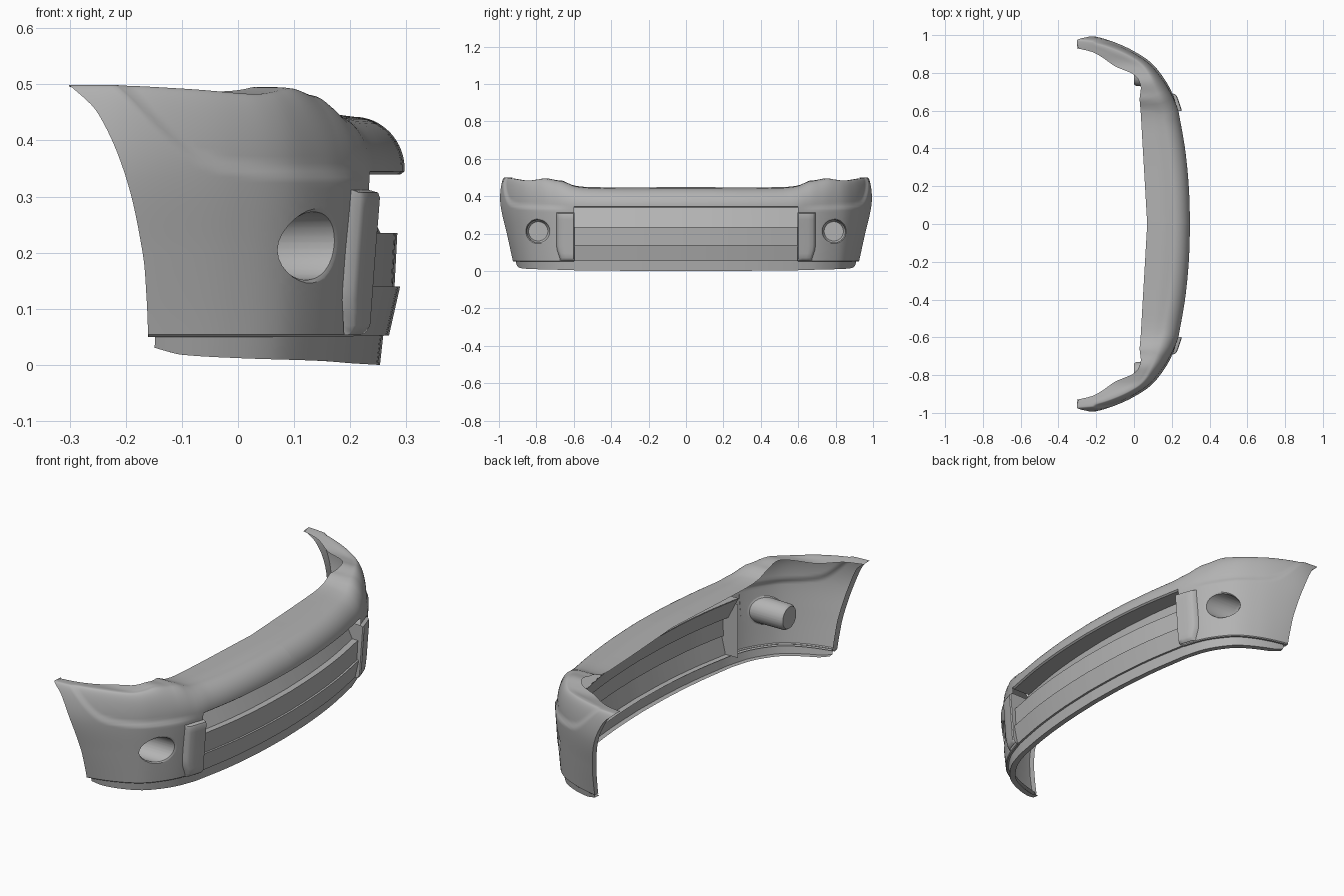
import bpy, bmesh, math
from mathutils import Vector

if "Cube" in bpy.data.objects:
    bpy.data.objects.remove(bpy.data.objects["Cube"])

grey = bpy.data.materials.new("primer grey")
grey.use_nodes = True
grey.diffuse_color = (0.45, 0.45, 0.45, 1)
grey.node_tree.nodes["Principled BSDF"].inputs["Base Color"].default_value = grey.diffuse_color


def lerp(a, b, t):
    return a + (b - a) * t


def ramp(t):
    t = min(max(t, 0), 1)
    return t * t * (3 - 2 * t)


def curve(pts, x):
    """Smooth curve through points sorted by their first value."""
    x = min(max(x, pts[0][0]), pts[-1][0])
    i = next(k for k in range(len(pts) - 1) if x <= pts[k + 1][0])

    def slope(k):
        a, b = pts[max(k - 1, 0)], pts[min(k + 1, len(pts) - 1)]
        return (b[1] - a[1]) / (b[0] - a[0])
    (x0, y0), (x1, y1) = pts[i], pts[i + 1]
    h = x1 - x0
    t = (x - x0) / h
    return lerp(y0, y1, ramp(t)) + h * t * (1 - t) * ((1 - t) * slope(i) - t * slope(i + 1))


# Guide curves: plan of the face, rear edge, top height, style line, inner edge
FRONT = [(0, .297), (.2, .29), (.4, .27), (.6, .235)]
WING = [(-.3, 1), (-.2, .99), (-.1, .96), (0, .915), (.09, .855), (.15, .785), (.2, .7), (.235, .6)]
REAR = [(.05, -.16), (.12, -.163), (.2, -.17), (.335, -.2), (.45, -.25), (.5, -.3)]
TOP = [(0, .448), (.5, .448), (.6, .457), (.66, .482), (.69, .485), (.75, .495), (.8, .488),
       (.85, .483), (.91, .492), (.95, .498), (1, .5)]
STYLE = [(-.21, .5), (-.15, .43), (-.1, .38), (-.06, .355), (0, .34), (.1, .332), (.24, .325)]
TUCK_X = [(0, .035), (.05, .026), (.2, .012), (.345, 0), (.5, 0)]
TUCK_Y = [(0, .065), (.05, .055), (.2, .025), (.345, 0), (.5, 0)]
INNER = [(0, .035, .6), (.1, .03, .66), (.25, .035, .73), (.45, 0, .79), (.63, -.1, .835),
         (.75, -.165, .88), (.88, -.22, .91), (1, -.3, .93)]


def wall(c, z):
    """Face of the bumper: c 0-1 is the centre, 1-2 the wing."""
    if c <= 1:
        y = .6 * c
        return Vector((curve(FRONT, y) - curve(TUCK_X, z), y, z))
    v = c - 1
    x = lerp(.235, curve(REAR, z), v)
    y = curve(WING, x) - curve(TUCK_Y, z) * v
    step = .009 * ramp(v / .1) * ramp((z - curve(STYLE, x)) / .022)
    return Vector((x - curve(TUCK_X, z) * (1 - v) - step * (1 - v), y - step * ramp(v * 4), z))


def inset(c, z, d):
    p, q = wall(max(c - .02, 0), z), wall(min(c + .02, 2), z)
    t = q - p
    return wall(c, z) - Vector((t.y, -t.x, 0)).normalized() * d


def shoulder(c, u):
    w = lerp(.09, .03, ramp((c - .9) / .5))
    base = .345
    top = curve(TOP, inset(c, .47, w).y) - .006 * (1 - ramp(c - .5))
    z = lerp(base, top, math.sin(u * math.pi / 2))
    return inset(c, z, w * (1 - math.cos(u * math.pi / 2)))


def inner_edge(c):
    if c <= 1:
        return Vector((lerp(.07, .035, c), .6 * c, 0))
    return Vector([curve([(p[0], p[k]) for p in INNER], c - 1) for k in (1, 2)] + [0])


def flange(c, q):
    a = shoulder(c, 1)
    p = a.lerp(inner_edge(c), q)
    p.z = lerp(a.z, curve(TOP, p.y), min(1, q * 3))
    return p


def grid(bm, rows):
    vs = [[bm.verts.new(p) for p in row] for row in rows]
    for a, b in zip(vs, vs[1:]):
        for i in range(len(a) - 1):
            bm.faces.new((a[i], a[i + 1], b[i + 1], b[i]))


def finish(bm, name, angle=35):
    bmesh.ops.remove_doubles(bm, verts=bm.verts, dist=.0004)
    me = bpy.data.meshes.new(name)
    bm.to_mesh(me)
    bm.free()
    me.materials.append(grey)
    me.shade_smooth()
    me.set_sharp_from_angle(angle=math.radians(angle))
    ob = bpy.data.objects.new(name, me)
    bpy.context.scene.collection.objects.link(ob)
    mod = ob.modifiers.new("Mirror", 'MIRROR')
    mod.use_axis = (False, True, False)
    return ob


centre = [i / 16 for i in range(17)]
wing = [1 + i / 44 for i in range(45)]
full = centre + wing[1:]

# Bumper skin: wing wall, rounded shoulder, top flange, opening roof, rear return
bm = bmesh.new()
heights = [lerp(.05, .345, i / 28) for i in range(29)]
grid(bm, [[inset(c, .05, .025) for c in wing], [inset(c, .05, .004) for c in wing]]
     + [[wall(c, z + (.004 if z == .05 else 0)) for c in wing] for z in heights])
grid(bm, [[shoulder(c, i / 16) for c in full] for i in range(17)])
grid(bm, [[flange(c, i / 8) for c in full] for i in range(9)])
grid(bm, [[wall(c, .345) - Vector((d, 0, h)) for c in centre] for d, h in ((.1, .004), (.008, .006), (0, 0))])
edge = [wall(2, z) for z in heights] + [shoulder(2, i / 16) for i in range(1, 17)]
grid(bm, [[p, p - Vector((-.004, lerp(.03, .045, p.z * 2), 0))] for p in edge])

# Lamp hole: trim the wall to a round outline, then draw it back into a cup
LAMP, RADIUS, SIDES = Vector((0, .79, .212)), .066, 28


def off_axis(p):
    return math.hypot(p.y - LAMP.y, p.z - LAMP.z)


for i in range(SIDES):
    a = math.tau * i / SIDES
    out = Vector((0, math.cos(a), math.sin(a)))
    near = [f for f in bm.faces if off_axis(f.calc_center_median()) < .09 and f.calc_center_median().x > .03]
    geom = set(near) | {e for f in near for e in f.edges} | {v for f in near for v in f.verts}
    bmesh.ops.bisect_plane(bm, geom=list(geom), dist=1e-5, plane_co=LAMP + out * RADIUS, plane_no=out)
hole = [f for f in bm.faces if f.calc_center_median().x > .03
        and all(math.cos(math.tau * i / SIDES) * (f.calc_center_median().y - LAMP.y)
                + math.sin(math.tau * i / SIDES) * (f.calc_center_median().z - LAMP.z) < RADIUS
                for i in range(SIDES))]
bmesh.ops.delete(bm, geom=hole, context='FACES')
rim = [e for e in bm.edges if e.is_boundary and all(off_axis(v.co) < RADIUS * 1.05 and v.co.x > .03 for v in e.verts)]
for depth, size in ((None, .92), (.012, .9), (0, .78)):
    ext = bmesh.ops.extrude_edge_only(bm, edges=rim)["geom"]
    for v in [g for g in ext if isinstance(g, bmesh.types.BMVert)]:
        x = v.co.x - .006 if depth is None else depth
        r = off_axis(v.co)
        k = RADIUS * size / r
        v.co = Vector((x, LAMP.y + (v.co.y - LAMP.y) * k, LAMP.z + (v.co.z - LAMP.z) * k))
    rim = [g for g in ext if isinstance(g, bmesh.types.BMEdge)]
bmesh.ops.contextual_create(bm, geom=rim)
finish(bm, "bumper_skin")

# Lower lip: thin skirt below the skin, with a ledge above and a return beneath
BOTTOM = [(-.16, .034), (-.13, .025), (-.1, .018), (0, .012), (.15, .007), (.2, .003), (.25, 0)]


def lip(c, d, low):
    c = min(c, 1.96)
    p = inset(c, .05, d)
    p.z = curve(BOTTOM, p.x) if low else .053
    return p


bm = bmesh.new()
grid(bm, [[lip(c, d, low) for c in full] for d, low in ((.045, 1), (.018, 1), (.012, 0), (.03, 0))])
finish(bm, "lower_lip")

# Centre grille panel: stepped slats swept along the face
SECTION = [(.04, .052), (.028, .052), (.008, .14), (.018, .14), (.013, .235), (.043, .235), (.098, .343)]
bm = bmesh.new()
grid(bm, [[wall(c, .345) + Vector((-d, 0, z - .345)) for c in centre] for d, z in SECTION])
finish(bm, "grille_panel", 20)

# Raised trim beside the opening, with the jamb running back inside
bm = bmesh.new()
rows = []
for z, lift in [(.053, .008), (.06, .016)] + [(lerp(.07, .298, i / 10), .021) for i in range(11)] + [(.307, .017), (.312, 0)]:
    outer = lerp(.672, .692, ramp((z - .05) / .08))
    row = [Vector((.14, .597, z))]
    for t, k in ((0, .75), (.05, 1), (.3, 1), (.6, 1), (.85, .95), (.95, .7), (1, -.1)):
        y = lerp(.597, outer, t)
        x = curve([(-w[1], w[0]) for w in reversed(WING)][::-1], -y)
        row.append(Vector((x - curve(TUCK_X, z) * .85 + lift * k, y, z)))
    rows.append(row)
grid(bm, rows)
finish(bm, "opening_trim", 40)
